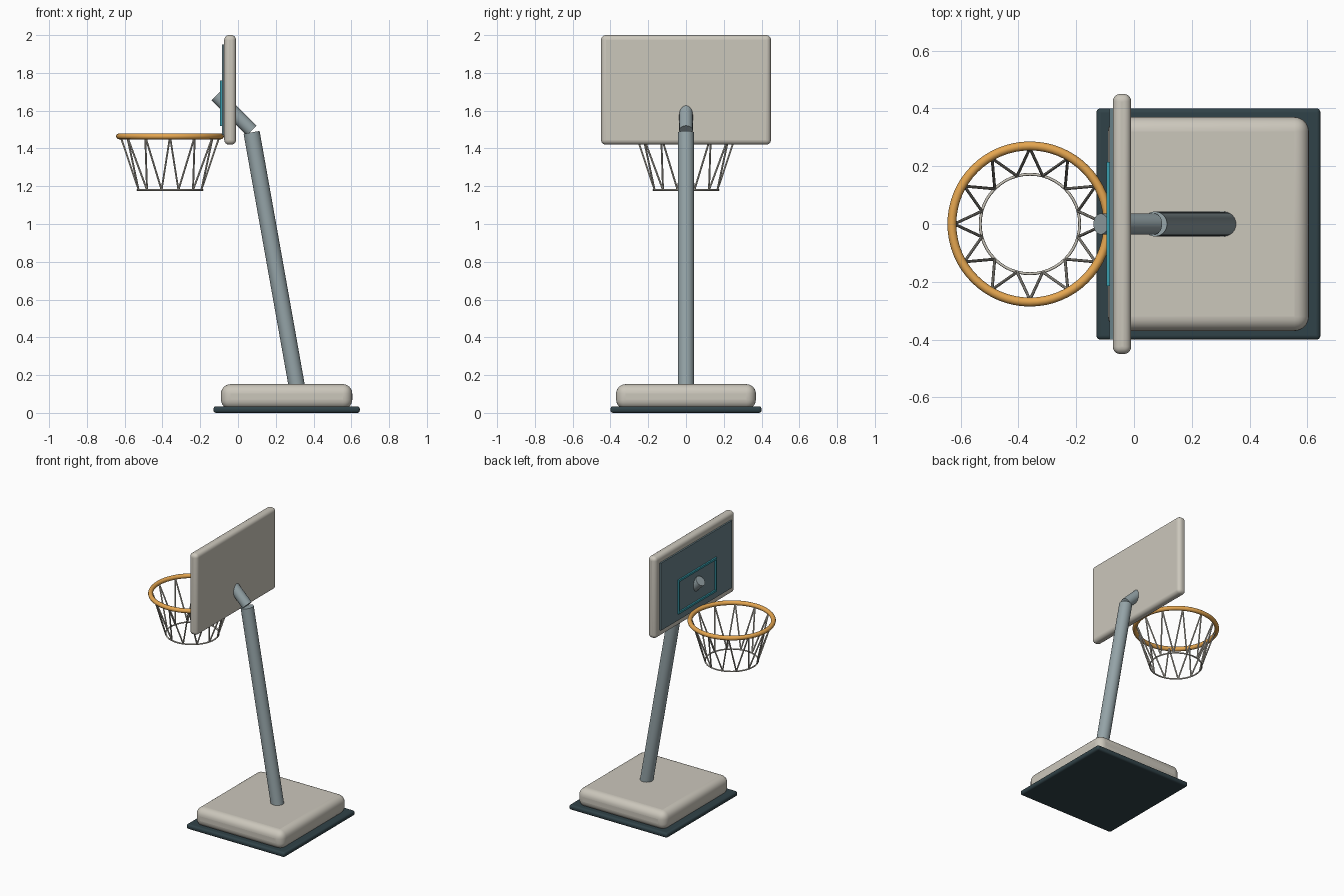
import bpy, bmesh, math
from mathutils import Vector, Matrix

if "Cube" in bpy.data.objects:
    bpy.data.objects.remove(bpy.data.objects["Cube"])


def material(name, rgb):
    m = bpy.data.materials.new(name)
    m.diffuse_color = (*rgb, 1)
    m.use_nodes = True
    m.node_tree.nodes["Principled BSDF"].inputs["Base Color"].default_value = m.diffuse_color
    return m


CREAM = material("cream", (0.60, 0.57, 0.50))
DARK = material("dark_rubber", (0.03, 0.055, 0.065))
STEEL = material("steel", (0.30, 0.37, 0.39))
PANEL = material("slate", (0.14, 0.22, 0.25))
TEAL = material("teal", (0.04, 0.34, 0.42))
ORANGE = material("orange", (0.78, 0.38, 0.08))


def finish(name, bm, mat, bevel=0, segments=4):
    bmesh.ops.recalc_face_normals(bm, faces=bm.faces)
    me = bpy.data.meshes.new(name)
    bm.to_mesh(me)
    bm.free()
    ob = bpy.data.objects.new(name, me)
    bpy.context.collection.objects.link(ob)
    me.materials.append(mat)
    bpy.ops.object.select_all(action='DESELECT')
    ob.select_set(True)
    bpy.context.view_layer.objects.active = ob
    bpy.ops.object.shade_smooth_by_angle(angle=math.radians(35))
    if bevel:
        b = ob.modifiers.new("round", 'BEVEL')
        b.width, b.segments = bevel, segments
    return ob


def add_box(bm, lo, hi):
    lo, hi = Vector(lo), Vector(hi)
    m = Matrix.Translation((lo + hi) / 2) @ Matrix.Diagonal((*(hi - lo), 1))
    bmesh.ops.create_cube(bm, size=1, matrix=m)


def box(name, lo, hi, mat, bevel=0, segments=4):
    bm = bmesh.new()
    add_box(bm, lo, hi)
    ob = finish(name, bm, mat, bevel, segments)
    if bevel:
        ob.data.shade_smooth()
    return ob


def add_rod(bm, a, b, r, sides):
    a, b = Vector(a), Vector(b)
    d = b - a
    m = Matrix.Translation((a + b) / 2) @ d.to_track_quat('Z', 'Y').to_matrix().to_4x4()
    bmesh.ops.create_cone(bm, cap_ends=True, segments=sides, radius1=r, radius2=r,
                          depth=d.length, matrix=m)


def rod(name, a, b, r, mat):
    bm = bmesh.new()
    add_rod(bm, a, b, r, 32)
    return finish(name, bm, mat)


def ring(name, centre, major, minor, mat, n=64, k=12):
    bpy.ops.mesh.primitive_torus_add(location=centre, major_radius=major, minor_radius=minor,
                                     major_segments=n, minor_segments=k)
    ob = bpy.context.object
    ob.name = ob.data.name = name
    ob.data.materials.append(mat)
    ob.data.shade_smooth()
    return ob


# Base: dark mat with a rounded ballast block
box("base_mat", (-0.13, -0.40, 0), (0.645, 0.40, 0.035), DARK, 0.014)
box("base_block", (-0.09, -0.37, 0.02), (0.605, 0.37, 0.152), CREAM, 0.05, 6)

# Leaning pole and the arm that pierces the backboard
rod("pole", (0.315, 0, 0.12), (0.072, 0, 1.485), 0.043, STEEL)
rod("support_arm", (0.072, 0, 1.495), (-0.115, 0, 1.68), 0.036, STEEL)

# Backboard, playing surface and target frame
box("backboard", (-0.073, -0.45, 1.42), (-0.01, 0.45, 2.0), CREAM, 0.026, 6)
box("backboard_panel", (-0.084, -0.40, 1.47), (-0.06, 0.40, 1.95), PANEL)
bm = bmesh.new()
y, z0, z1, t = 0.215, 1.518, 1.76, 0.014
for s in (-1, 1):
    add_box(bm, (-0.095, s * (y - t / 2) - t / 2, z0), (-0.078, s * (y - t / 2) + t / 2, z1))
for z in (z0, z1 - t):
    add_box(bm, (-0.095, -y + t, z), (-0.078, y - t, z + t))
finish("target_frame", bm, TEAL)

# Hoop and the ring at the bottom of the net
CX, TOP, BOTTOM, COUNT = -0.36, 1.464, 1.18, 12
ring("hoop", (CX, 0, TOP), 0.27, 0.0155, ORANGE)
ring("net_ring", (CX, 0, BOTTOM), 0.172, 0.005, CREAM, 48, 8)

# Zigzag net strands
bm = bmesh.new()
for i in range(COUNT):
    a = 2 * math.pi * i / COUNT
    top = (CX + 0.262 * math.cos(a), 0.262 * math.sin(a), TOP)
    for s in (-1, 1):
        b = a + s * math.pi / COUNT
        add_rod(bm, top, (CX + 0.172 * math.cos(b), 0.172 * math.sin(b), BOTTOM), 0.005, 8)
finish("net_strands", bm, CREAM)
